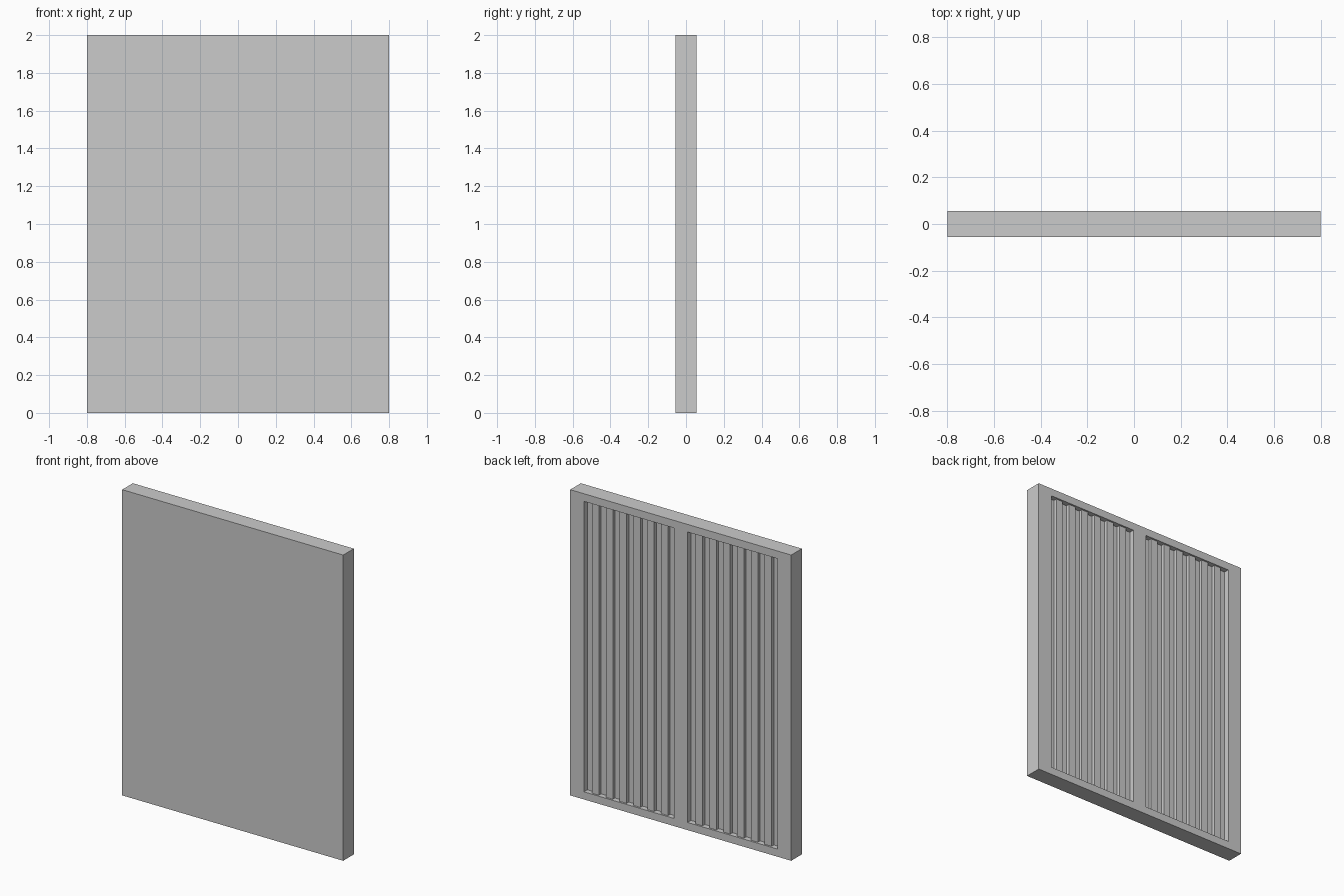
import bpy, bmesh

if "Cube" in bpy.data.objects:
    bpy.data.objects.remove(bpy.data.objects["Cube"])

W, T, H = 1.6, 0.11, 2.0          # panel width, thickness, height
STEP = 0.05                       # width of each rib and each groove
RIB_Y, GROOVE_Y = 0.043, 0.02     # back surface levels of ribs and grooves


def extrude_profile(name, pts, z0, z1):
    """Solid made by raising an xy outline from z0 to z1."""
    bm = bmesh.new()
    face = bm.faces.new([bm.verts.new((x, y, z0)) for x, y in pts])
    ext = bmesh.ops.extrude_face_region(bm, geom=[face])
    verts = [v for v in ext["geom"] if isinstance(v, bmesh.types.BMVert)]
    bmesh.ops.translate(bm, verts=verts, vec=(0, 0, z1 - z0))
    bmesh.ops.recalc_face_normals(bm, faces=bm.faces[:])
    mesh = bpy.data.meshes.new(name)
    bm.to_mesh(mesh)
    bm.free()
    ob = bpy.data.objects.new(name, mesh)
    bpy.context.collection.objects.link(ob)
    return ob


# Solid slab with a flat front
slab = extrude_profile("door_panel", [(-W / 2, -T / 2), (W / 2, -T / 2),
                                      (W / 2, T / 2), (-W / 2, T / 2)], 0, H)

# Two recesses in the back, each with 7 grooves and 6 ribs between them
for side, start in (("left", -0.70), ("right", 0.05)):
    pts = [(start, 0.1)]
    for i in range(13):
        y = RIB_Y if i % 2 else GROOVE_Y
        pts += [(start + i * STEP, y), (start + (i + 1) * STEP, y)]
    pts.append((start + 13 * STEP, 0.1))
    cutter = extrude_profile("recess_cutter_" + side, pts, 0.05, H - 0.05)
    mod = slab.modifiers.new("recess_" + side, "BOOLEAN")
    mod.operation = "DIFFERENCE"
    mod.solver = "EXACT"
    mod.object = cutter
    cutter.hide_render = True
    bpy.context.view_layer.objects.active = slab
    bpy.ops.object.modifier_apply(modifier=mod.name)
    bpy.data.objects.remove(cutter, do_unlink=True)
